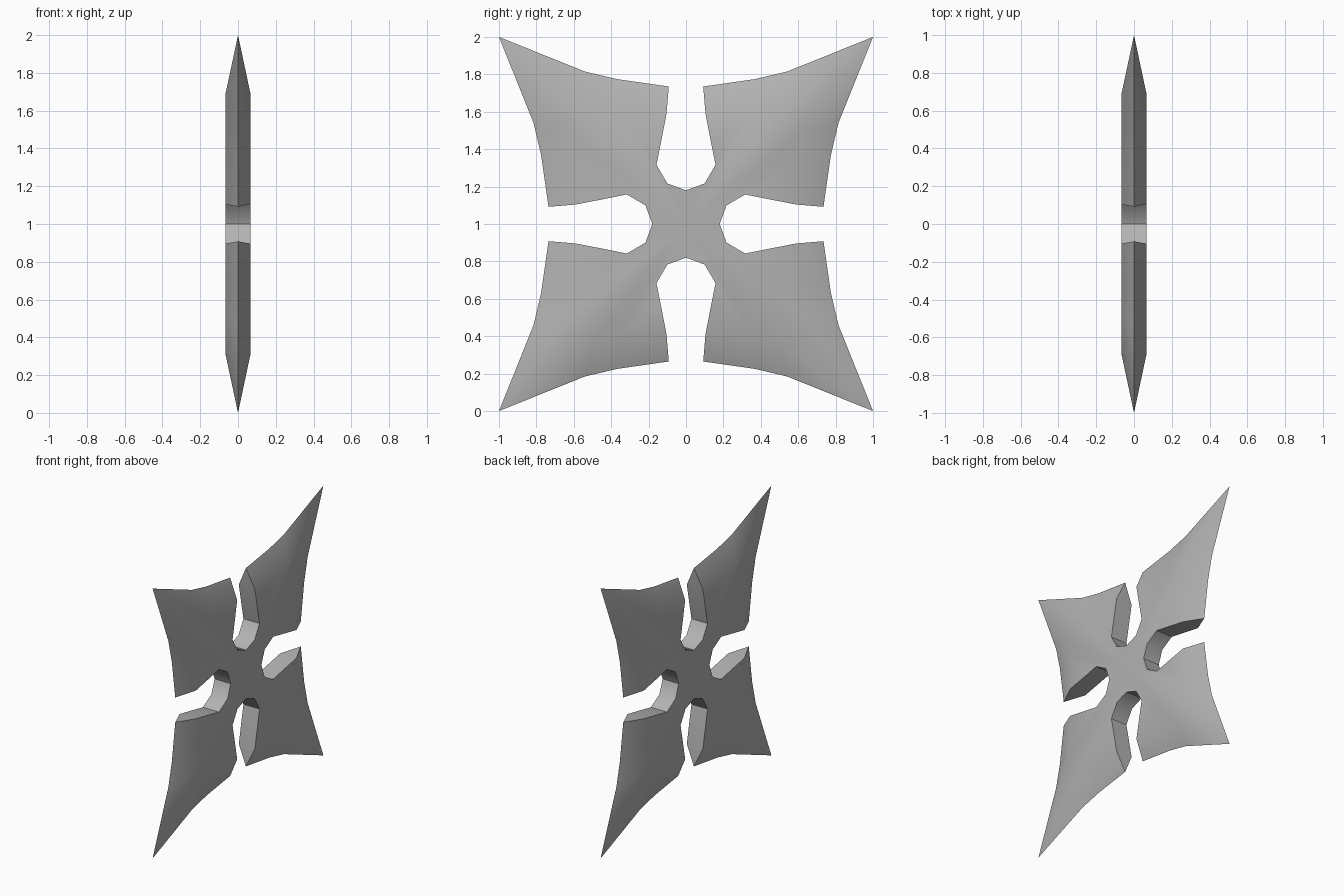
import bpy, bmesh, math
from mathutils import Matrix, Vector

cube = bpy.data.objects.get("Cube")
if cube:
    bpy.data.objects.remove(cube, do_unlink=True)

HALF = 0.066  # half the plate thickness

# One eighth of the star, as (y, z) from its centre
slot = [(0, 0.18), (0.10, 0.217), (0.158, 0.317), (0.137, 0.42), (0.104, 0.59)]
ridge = [slot[-1], (0.36, 0.605), (0.50, 0.63), (0.69, 0.69)]
edge = [(0.092, 0.735), (0.37, 0.775), (0.54, 0.815), (1, 1)]

steel = bpy.data.materials.new("steel grey")
steel.use_nodes = True
colour = (0.45, 0.45, 0.45, 1)
steel.diffuse_color = colour
steel.node_tree.nodes["Principled BSDF"].inputs["Base Color"].default_value = colour

bm = bmesh.new()


def add_face(points):
    bm.faces.new([bm.verts.new(p) for p in points])


def at(x, points):
    return [Vector((x, y, z)) for y, z in points]


# Flat side
add_face(at(HALF, [(0, 0)] + slot + ridge[1:]))

# Ground bevel running out to the cutting edge
top, rim = at(HALF, ridge), at(0, edge)
for i in range(len(top) - 1):
    add_face([top[i], rim[i], rim[i + 1], top[i + 1]])

# Slot wall, closed by a triangle at the cutting edge
high, mid = at(HALF, slot), at(0, slot)
for i in range(len(slot) - 1):
    add_face([high[i], mid[i], mid[i + 1], high[i + 1]])
add_face([high[-1], mid[-1], rim[0]])

# Mirror across the diagonal, then both edge directions, then the thickness
swap = Matrix(((1, 0, 0), (0, 0, 1), (0, 1, 0))).to_4x4()
flips = [Matrix.Scale(-1, 4, axis) for axis in ((0, 1, 0), (0, 0, 1), (1, 0, 0))]
for mirror in [swap] + flips:
    copy = bmesh.ops.duplicate(bm, geom=bm.verts[:] + bm.edges[:] + bm.faces[:])
    new_verts = [v for v in copy["geom"] if isinstance(v, bmesh.types.BMVert)]
    bmesh.ops.transform(bm, matrix=mirror, verts=new_verts)
bmesh.ops.remove_doubles(bm, verts=bm.verts, dist=0.0005)

# Merge the slot wall halves into full-width panels
middle = [e for e in bm.edges if len(e.link_faces) == 2
          and all(abs(v.co.x) < 0.001 for v in e.verts)
          and e.calc_face_angle(1) < 0.01]
bmesh.ops.dissolve_edges(bm, edges=middle, use_verts=False)
bmesh.ops.recalc_face_normals(bm, faces=bm.faces)

mesh = bpy.data.meshes.new("throwing_star")
bm.to_mesh(mesh)
bm.free()
mesh.materials.append(steel)
star = bpy.data.objects.new("throwing_star", mesh)
star.location.z = 1
bpy.context.collection.objects.link(star)

# Smooth the flat side into the bevel, keep the slots crisp
bpy.context.view_layer.objects.active = star
star.select_set(True)
bpy.ops.object.shade_smooth_by_angle(angle=math.radians(40))
